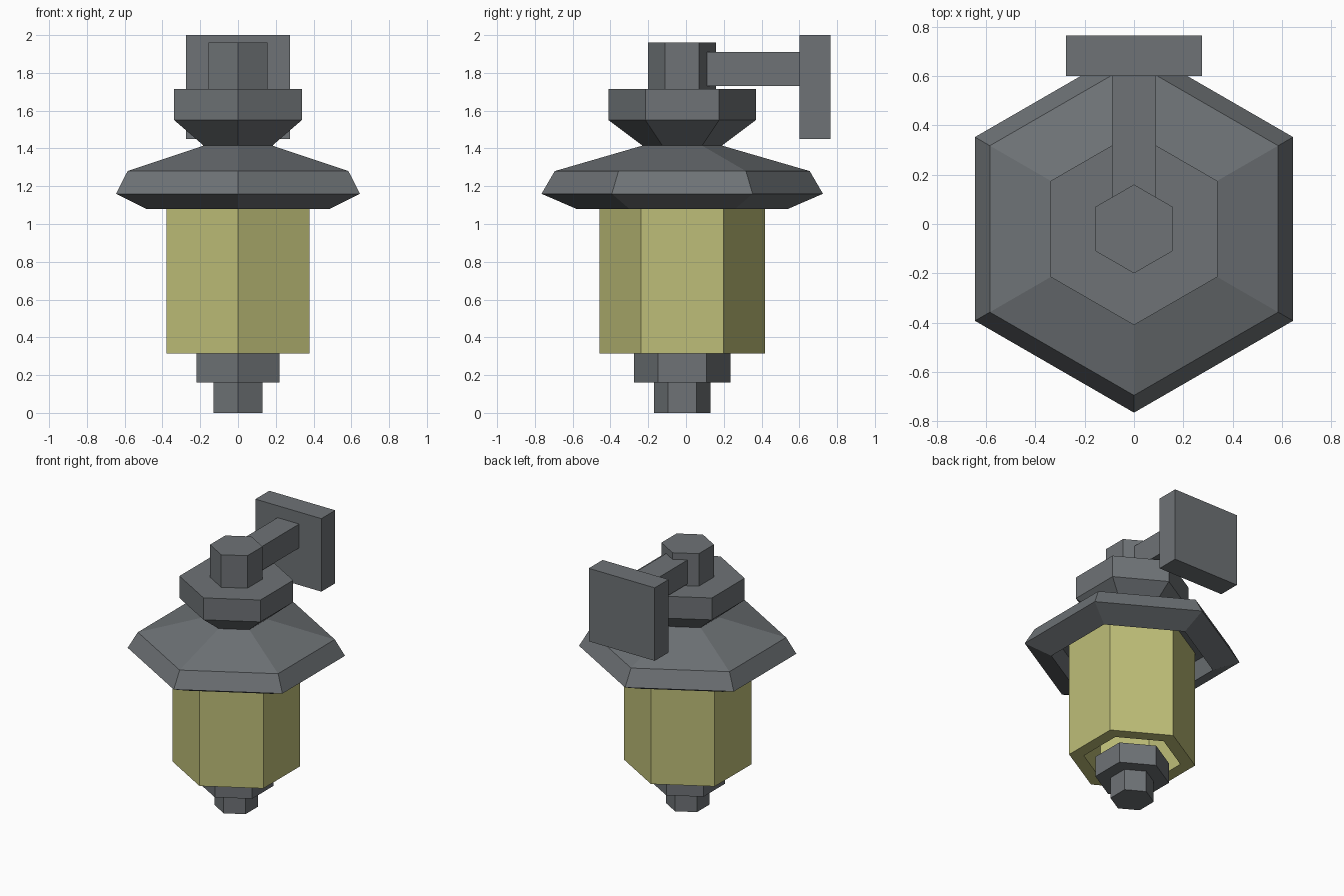
import bpy, bmesh
from math import cos, sin, pi

if "Cube" in bpy.data.objects:
    bpy.data.objects.remove(bpy.data.objects["Cube"], do_unlink=True)

AXIS_Y = -0.02  # lantern axis, slightly in front of the origin


def material(name, color):
    m = bpy.data.materials.new(name)
    m.use_nodes = True
    m.diffuse_color = color
    bsdf = next(n for n in m.node_tree.nodes if n.type == 'BSDF_PRINCIPLED')
    bsdf.inputs["Base Color"].default_value = color
    return m


iron = material("dark iron", (0.156, 0.17, 0.181, 1))
amber = material("pale yellow glass", (0.515, 0.515, 0.188, 1))


def finish(bm, name, mat):
    bmesh.ops.recalc_face_normals(bm, faces=bm.faces)
    me = bpy.data.meshes.new(name)
    bm.to_mesh(me)
    bm.free()
    me.materials.append(mat)
    ob = bpy.data.objects.new(name, me)
    bpy.context.scene.collection.objects.link(ob)
    return ob


def hexagon(name, mat, profile, hollow=False):
    """Six-sided turning of (radius, z) points; hollow closes the profile on itself."""
    bm = bmesh.new()
    rings = [[bm.verts.new((r * cos(pi / 2 + k * pi / 3),
                            AXIS_Y + r * sin(pi / 2 + k * pi / 3), z))
              for k in range(6)] for r, z in profile]
    pairs = list(zip(rings, rings[1:]))
    if hollow:
        pairs.append((rings[-1], rings[0]))
    else:
        bm.faces.new(rings[0])
        bm.faces.new(rings[-1])
    for a, b in pairs:
        for k in range(6):
            n = (k + 1) % 6
            bm.faces.new((a[k], a[n], b[n], b[k]))
    return finish(bm, name, mat)


def box(name, mat, lo, hi):
    bm = bmesh.new()
    bmesh.ops.create_cube(bm, size=1)
    for v in bm.verts:
        v.co = [(a + b) / 2 + c * (b - a) for a, b, c in zip(lo, hi, v.co)]
    return finish(bm, name, mat)


# Lower finial and the cup under the glass
hexagon("bottom_finial", iron, [(0.15, 0), (0.15, 0.16)])
hexagon("bottom_cup", iron, [(0.255, 0.16), (0.255, 0.315)])

# Open glass tube with thick walls
hexagon("glass", amber, [(0.437, 0.315), (0.437, 1.22), (0.335, 1.22), (0.335, 0.315)],
        hollow=True)

# Flared shade, recessed underneath
hexagon("shade", iron, [(0.40, 1.2), (0.52, 1.2), (0.56, 1.08), (0.745, 1.16),
                        (0.675, 1.28), (0.21, 1.415)])

# Crown and top finial
hexagon("crown", iron, [(0.21, 1.415), (0.39, 1.55), (0.39, 1.715)])
hexagon("top_finial", iron, [(0.18, 1.715), (0.18, 1.96)])

# Bracket to the wall
box("wall_arm", iron, (-0.09, 0.11, 1.73), (0.09, 0.61, 1.91))
box("wall_plate", iron, (-0.275, 0.6, 1.45), (0.275, 0.765, 2.0))
